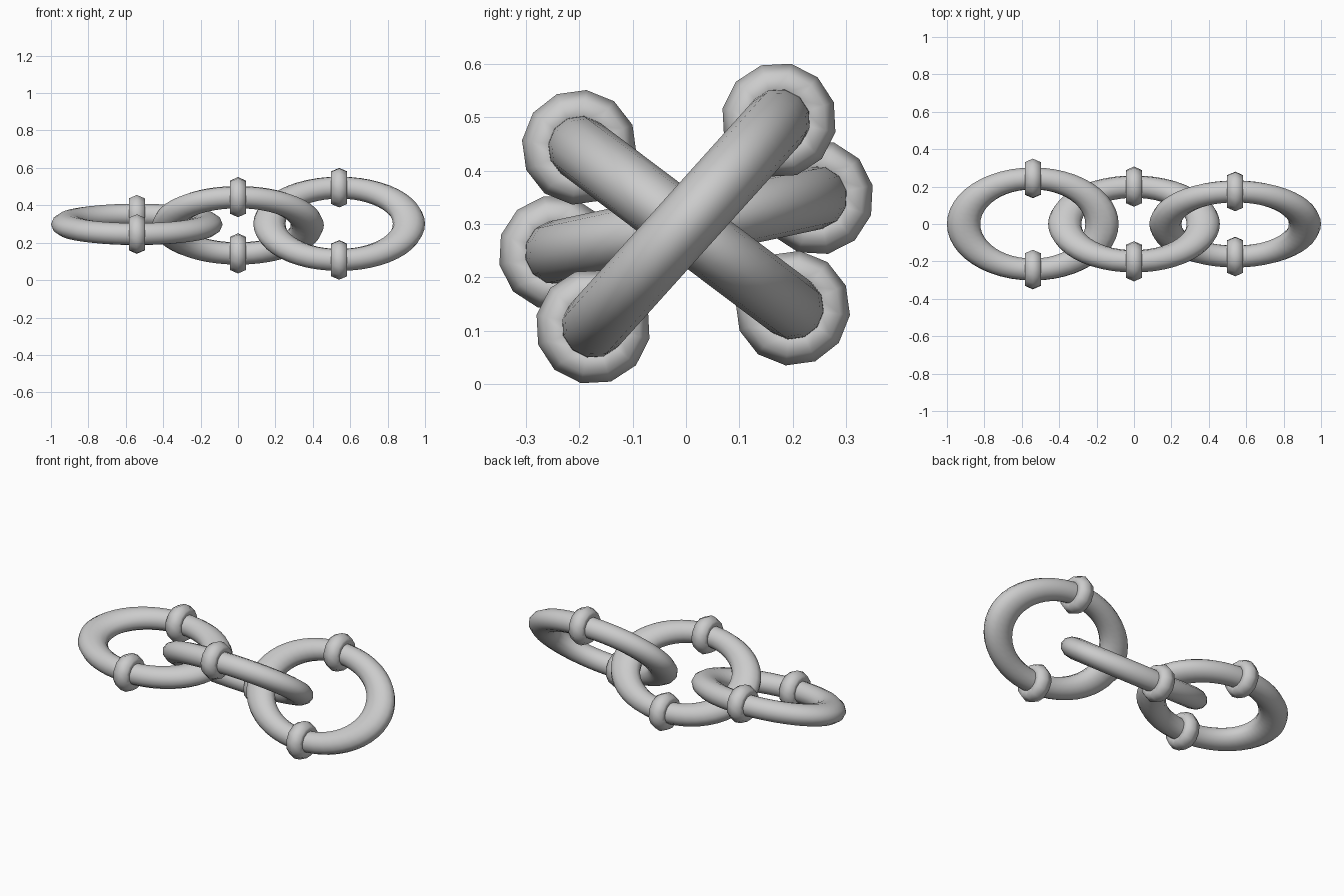
import bpy, math
from mathutils import Matrix

if "Cube" in bpy.data.objects:
    bpy.data.objects.remove(bpy.data.objects["Cube"])

TUBE = 0.06      # link tube radius before stretching
STRETCH = 1.47   # links are round rings stretched along x


def torus(name, major, minor, seg, sides, matrix):
    bpy.ops.mesh.primitive_torus_add(major_radius=major, minor_radius=minor,
                                     major_segments=seg, minor_segments=sides)
    ob = bpy.context.object
    ob.name = name
    ob.data.transform(matrix)
    for p in ob.data.polygons:
        p.use_smooth = True
    return ob


def link(name, x, z, radius, angle):
    place = Matrix.Translation((x, 0, z)) @ Matrix.Rotation(math.radians(angle), 4, 'X')
    # stretched ring
    stretch = 0.459 / (radius + TUBE)
    torus(name, radius, TUBE, 48, 12, place @ Matrix.Diagonal((stretch, 1, 1, 1)))
    # low-poly collar round the middle of each long side
    for side, s in (("front", -1), ("back", 1)):
        m = (place @ Matrix.Translation((0, s * radius, 0))
             @ Matrix.Diagonal((1.3, 1, 1, 1)) @ Matrix.Rotation(math.pi / 2, 4, 'Y'))
        torus(f"{name}_collar_{side}", 0.07, 0.038, 12, 6, m)


link("left_link", -0.541, 0.298, 0.249, 12)
link("middle_link", 0, 0.293, 0.25, -37)
link("right_link", 0.541, 0.301, 0.26, 48)
